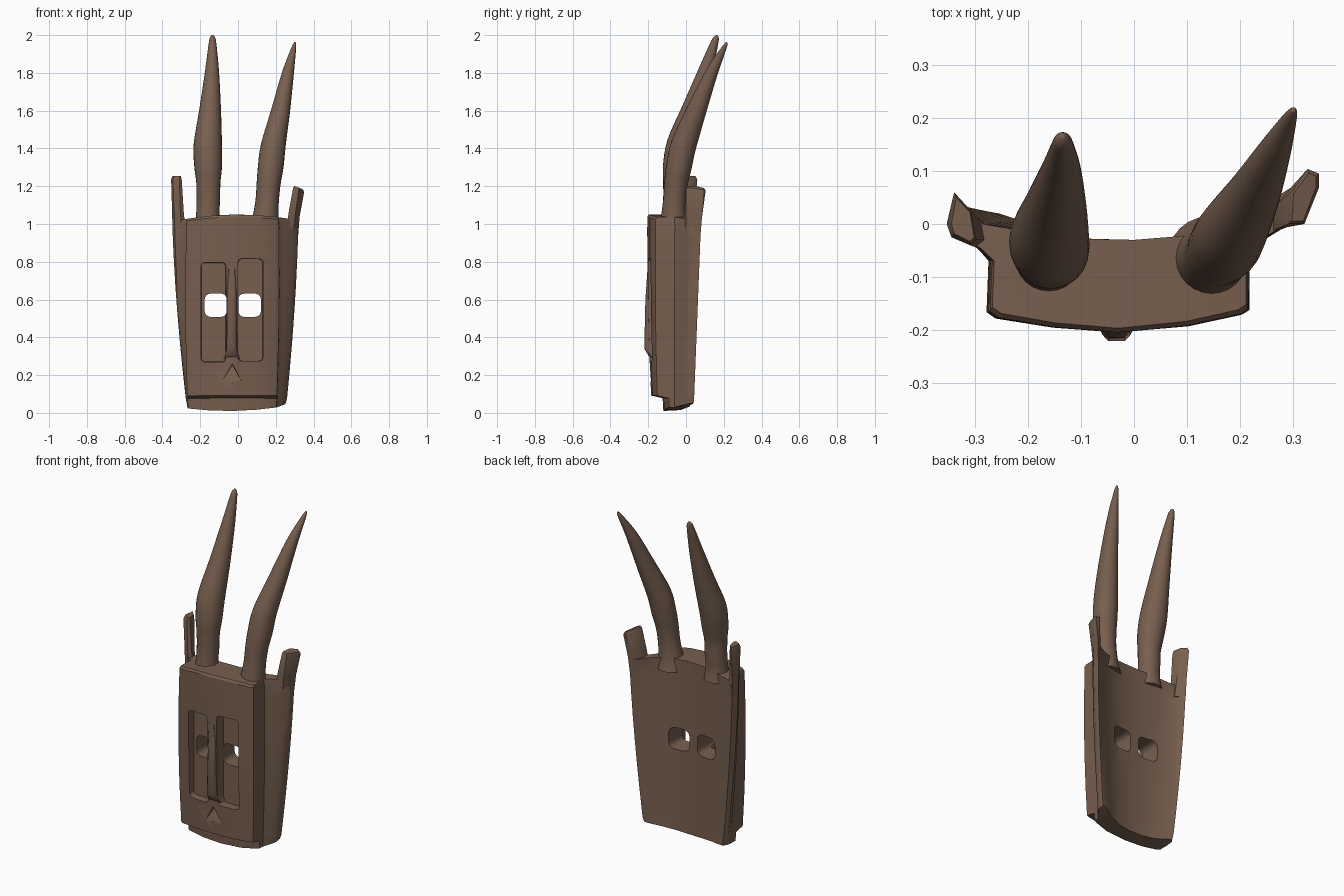
import bpy, bmesh, math
from mathutils import Vector

wood = bpy.data.materials.new("brown_wood")
wood.diffuse_color = (0.185, 0.115, 0.078, 1)


def finish(name, bm, angle=35):
    bmesh.ops.triangulate(bm, faces=[f for f in bm.faces if len(f.verts) > 4])
    bmesh.ops.recalc_face_normals(bm, faces=bm.faces)
    me = bpy.data.meshes.new(name)
    bm.to_mesh(me)
    bm.free()
    me.materials.append(wood)
    ob = bpy.data.objects.new(name, me)
    bpy.context.collection.objects.link(ob)
    smooth(ob, angle)
    return ob


def smooth(ob, angle):
    bpy.ops.object.select_all(action='DESELECT')
    ob.select_set(True)
    bpy.context.view_layer.objects.active = ob
    bpy.ops.object.shade_smooth_by_angle(angle=math.radians(angle))


def loft(name, rings, angle=35):
    bm = bmesh.new()
    rows = [[bm.verts.new(p) for p in r] for r in rings]
    n = len(rows[0])
    for a, b in zip(rows, rows[1:]):
        for i in range(n):
            j = (i + 1) % n
            bm.faces.new((a[i], a[j], b[j], b[i]))
    bm.faces.new(rows[0][::-1])
    bm.faces.new(rows[-1])
    return finish(name, bm, angle)


# mask body: horizontal outlines at the top and the bottom, lofted upward
TOP = [(-.335, .04), (-.348, 0), (-.335, -.025), (-.295, -.045), (-.268, -.07), (-.272, -.165),
       (-.255, -.177), (-.15, -.195), (-.03, -.205), (.1, -.192), (.2, -.17), (.215, -.16),
       (.215, -.06), (.24, -.03), (.295, 0), (.32, .04), (.32, .08), (.295, .065),
       (.2, .005), (.1, -.022), (0, -.03), (-.1, -.028), (-.2, -.015), (-.29, 0)]
BOTTOM = [(-.255, .02), (-.268, 0), (-.268, -.03), (-.266, -.05), (-.262, -.07), (-.265, -.15),
          (-.25, -.162), (-.15, -.175), (-.03, -.18), (.1, -.175), (.19, -.155), (.203, -.148),
          (.205, -.06), (.225, -.035), (.245, -.01), (.252, .015), (.25, .04), (.235, .04),
          (.16, 0), (.08, -.025), (0, -.03), (-.08, -.028), (-.16, -.015), (-.225, .01)]


def body_ring(z):
    t = z / 1.05
    ring = []
    for i, (a, b) in enumerate(zip(BOTTOM, TOP)):
        x = (a[0] + (b[0] - a[0]) * t) * (1 + .15 * t * (1 - t))
        y = a[1] + (b[1] - a[1]) * t - .03 * t * (1 - t) * (5 <= i <= 11)
        zz = z - .3 * x * x * t
        if z < .09 and 5 <= i <= 11:          # recessed lip under the face
            y += .06
        if z == 0:                            # bowed lower edge
            zz = .01 + .3 * (x + .05) ** 2 + .15 * max(0, y + .06)
        if z == 1.05:                         # softened top rim
            x *= .985
            y = y + .008 if y < -.08 else y
        ring.append((x, y, zz))
    return ring


body = loft("mask_body", [body_ring(z) for z in
                          (0, .078, .092, .25, .4, .55, .7, .85, .95, 1.038, 1.05)])


# cutters for eye panels, eye holes and mouth
def rounded_box(name, x0, x1, y0, y1, z0, z1, r, flare=0):
    rings = []
    for y, g in ((y0, 0), (y1, flare)):
        ring = []
        for cx, cz, a0 in ((x1 - r, z1 - r, 0), (x0 + r, z1 - r, 90),
                           (x0 + r, z0 + r, 180), (x1 - r, z0 + r, 270)):
            for k in range(5):
                a = math.radians(a0 + k * 22.5)
                ring.append((cx + (r + g) * math.cos(a), y, cz + (r + g) * math.sin(a)))
        rings.append(ring)
    return loft(name, rings)


cutters = [
    rounded_box("left_panel_cutter", -.2, -.06, -.3, -.14, .265, .80, .025, -.006),
    rounded_box("right_panel_cutter", -.005, .137, -.3, -.14, .27, .82, .025, -.006),
    rounded_box("left_eye_cutter", -.175, -.06, -.2, .1, .51, .63, .03, .008),
    rounded_box("right_eye_cutter", .003, .12, -.2, .1, .51, .63, .03, .008),
    loft("mouth_cutter", [[(-.1, -.3, .16), (.035, -.3, .16), (-.03, -.3, .27)],
                          [(-.085, -.186, .165), (.02, -.186, .165), (-.03, -.155, .255)]]),
]
for c in cutters:
    c.hide_render = True
    m = body.modifiers.new(c.name, 'BOOLEAN')
    m.operation = 'DIFFERENCE'
    m.solver = 'EXACT'
    m.object = c
bpy.context.view_layer.objects.active = body
for m in list(body.modifiers):
    if m.type == 'BOOLEAN':
        bpy.ops.object.modifier_apply(modifier=m.name)
for c in cutters:
    bpy.data.objects.remove(c)
smooth(body, 30)

# nose ridge between the eye panels: z, half width, front y
loft("nose_ridge", [[(-.033 - w, -.13, z), (-.033 - w, f + .012, z), (-.033 - w * .6, f, z),
                     (-.033 + w * .6, f, z), (-.033 + w, f + .012, z), (-.033 + w, -.13, z)]
                    for z, w, f in ((.285, .045, -.182), (.305, .036, -.2), (.34, .027, -.221),
                                    (.6, .025, -.215), (.82, .025, -.2))], 50)

# ears: upright ends of the side wings
loft("left_ear", [[(x, y, z) for x, y in pts] for z, pts in (
    (.95, [(-.335, .038), (-.346, 0), (-.334, -.025), (-.295, -.045), (-.275, -.03), (-.285, .004)]),
    (1.06, [(-.338, .042), (-.349, 0), (-.337, -.025), (-.305, -.042), (-.287, -.03), (-.295, .01)]),
    (1.235, [(-.34, .06), (-.354, 0), (-.345, -.025), (-.31, -.04), (-.298, -.03), (-.308, .025)]),
    (1.255, [(-.336, .05), (-.345, 0), (-.34, -.018), (-.31, -.033), (-.302, -.025), (-.31, .022)]))])
loft("right_ear", [[(x, y, z - (x - .32) * .4) for x, y in pts] for z, pts in (
    (.93, [(.255, -.02), (.292, 0), (.317, .04), (.318, .076), (.292, .062), (.255, .035)]),
    (1.04, [(.268, -.01), (.303, 0), (.326, .045), (.326, .085), (.302, .075), (.272, .04)]),
    (1.18, [(.292, 0), (.322, 0), (.35, .07), (.35, .095), (.328, .104), (.297, .06)]),
    (1.193, [(.298, .006), (.32, .006), (.344, .07), (.344, .09), (.33, .096), (.302, .058)]))])


# horns: centre line and radius stations, smoothed
def catmull(p, s):
    i = min(int(s), len(p) - 2)
    u = s - i
    a, b, c, d = (Vector(p[max(0, min(len(p) - 1, k))]) for k in (i - 1, i, i + 1, i + 2))
    return .5 * (2 * b + (c - a) * u + (2 * a - 5 * b + 4 * c - d) * u * u
                 + (3 * b - a - 3 * c + d) * u ** 3)


def horn(name, stations):
    rings = []
    steps = (len(stations) - 1) * 4
    for k in range(steps + 1):
        x, y, z, r = catmull([list(s) for s in stations], k / 4)
        r = max(r, .004)
        tilt = .35 * min(1, max(0, (z - 1.15) / .3))
        ring = []
        for j in range(24):
            a = math.tau * j / 24
            c, s = math.cos(a) * r, math.sin(a) * r
            ring.append((x + c, y + s * .98, z - s * tilt))
        rings.append(ring)
    return loft(name, rings, 60)


horn("left_horn", [(-.16, -.065, .98, .072), (-.16, -.065, 1.05, .062), (-.157, -.06, 1.13, .062),
                   (-.157, -.058, 1.22, .064), (-.158, -.05, 1.3, .073), (-.16, -.025, 1.42, .075),
                   (-.148, .035, 1.6, .058), (-.138, .1, 1.8, .038), (-.135, .148, 1.95, .021),
                   (-.135, .16, 1.985, .014), (-.135, .166, 2.0, .004)])
horn("right_horn", [(.142, -.062, .97, .078), (.146, -.065, 1.04, .068), (.155, -.06, 1.13, .062),
                    (.163, -.052, 1.22, .064), (.173, -.038, 1.3, .068), (.187, -.012, 1.42, .066),
                    (.225, .055, 1.6, .051), (.264, .135, 1.8, .032), (.292, .195, 1.92, .015),
                    (.3, .212, 1.953, .008), (.301, .216, 1.962, .004)])
